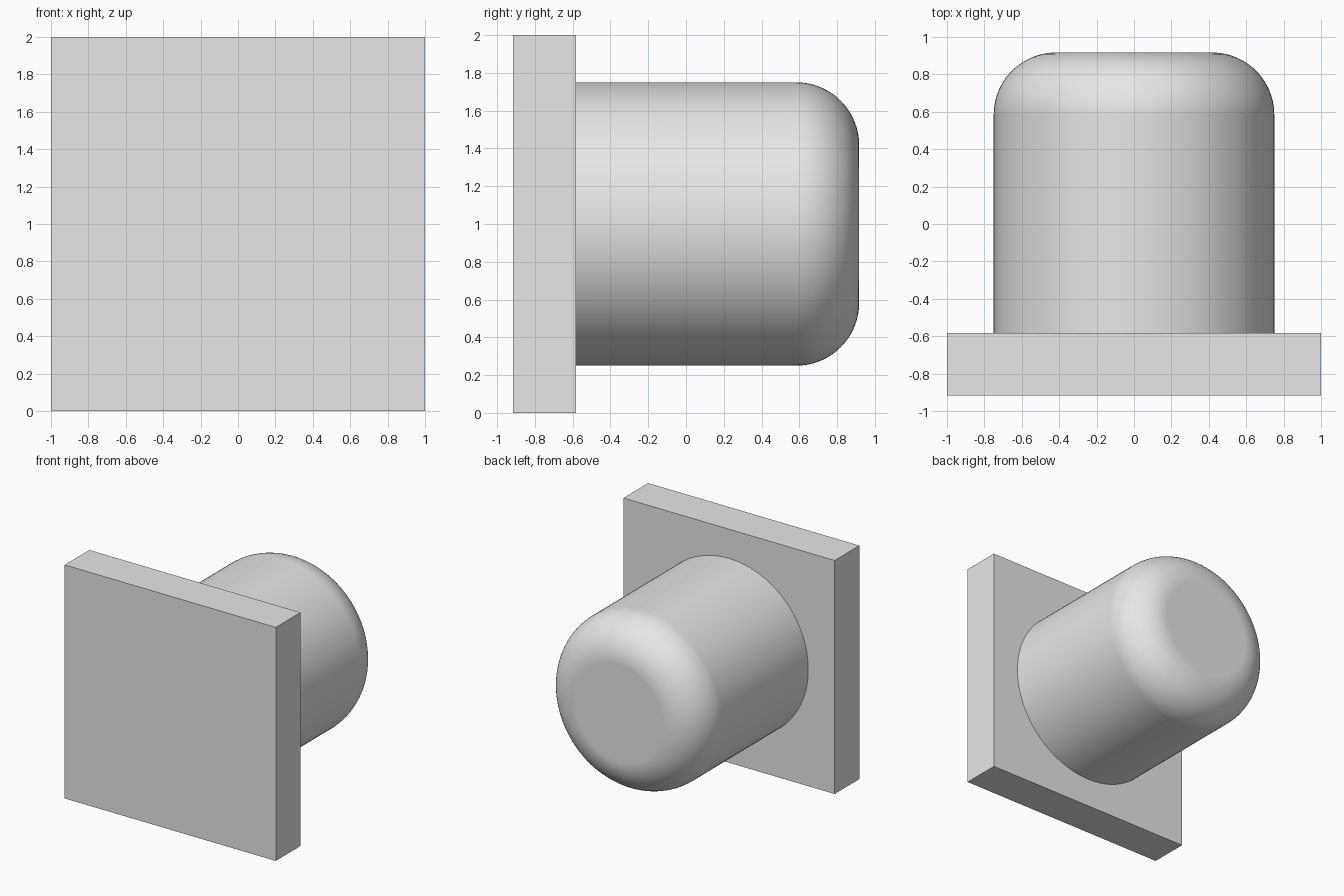
import bpy
import bmesh
import math
from mathutils import Matrix, Vector

default_cube = bpy.data.objects.get("Cube")
if default_cube:
    bpy.data.objects.remove(default_cube, do_unlink=True)

FRONT, JOIN, BACK = -0.917, -0.583, 0.917   # depths along y
RADIUS, FILLET = 0.75, 0.333
CENTRE_Z = 1.0

grey = bpy.data.materials.new("plain_grey")
grey.use_nodes = True
grey.diffuse_color = (0.8, 0.8, 0.8, 1)
grey.node_tree.nodes["Principled BSDF"].inputs["Base Color"].default_value = grey.diffuse_color


def finish(bm, name):
    mesh = bpy.data.meshes.new(name)
    bmesh.ops.recalc_face_normals(bm, faces=bm.faces)
    bm.to_mesh(mesh)
    bm.free()
    mesh.materials.append(grey)
    obj = bpy.data.objects.new(name, mesh)
    bpy.context.collection.objects.link(obj)
    return obj


# Square mounting plate
bm = bmesh.new()
bmesh.ops.create_cube(bm, size=1)
bmesh.ops.scale(bm, vec=(2, JOIN - FRONT, 2), verts=bm.verts)
bmesh.ops.translate(bm, vec=(0, (FRONT + JOIN) / 2, CENTRE_Z), verts=bm.verts)
finish(bm, "square_plate")

# Round post along y
bm = bmesh.new()
bmesh.ops.create_cone(bm, cap_ends=True, segments=128, radius1=RADIUS,
                      radius2=RADIUS, depth=BACK - JOIN)
bmesh.ops.rotate(bm, cent=(0, 0, 0), matrix=Matrix.Rotation(math.radians(90), 3, "X"),
                 verts=bm.verts)
bmesh.ops.translate(bm, vec=(0, (JOIN + BACK) / 2, CENTRE_Z), verts=bm.verts)

# Rounded rim at the free end
rim = [e for e in bm.edges if all(v.co.y > BACK - 0.01 for v in e.verts)]
bmesh.ops.bevel(bm, geom=rim, offset=FILLET, offset_type="OFFSET", segments=20,
                profile=0.5, affect="EDGES")
post = finish(bm, "rounded_post")

# Smooth the sides and rim while the flat end stays flat
bpy.ops.object.select_all(action="DESELECT")
post.select_set(True)
bpy.context.view_layer.objects.active = post
bpy.ops.object.shade_smooth_by_angle(angle=math.radians(30))
weighted = post.modifiers.new("even_shading", "WEIGHTED_NORMAL")
weighted.keep_sharp = True
